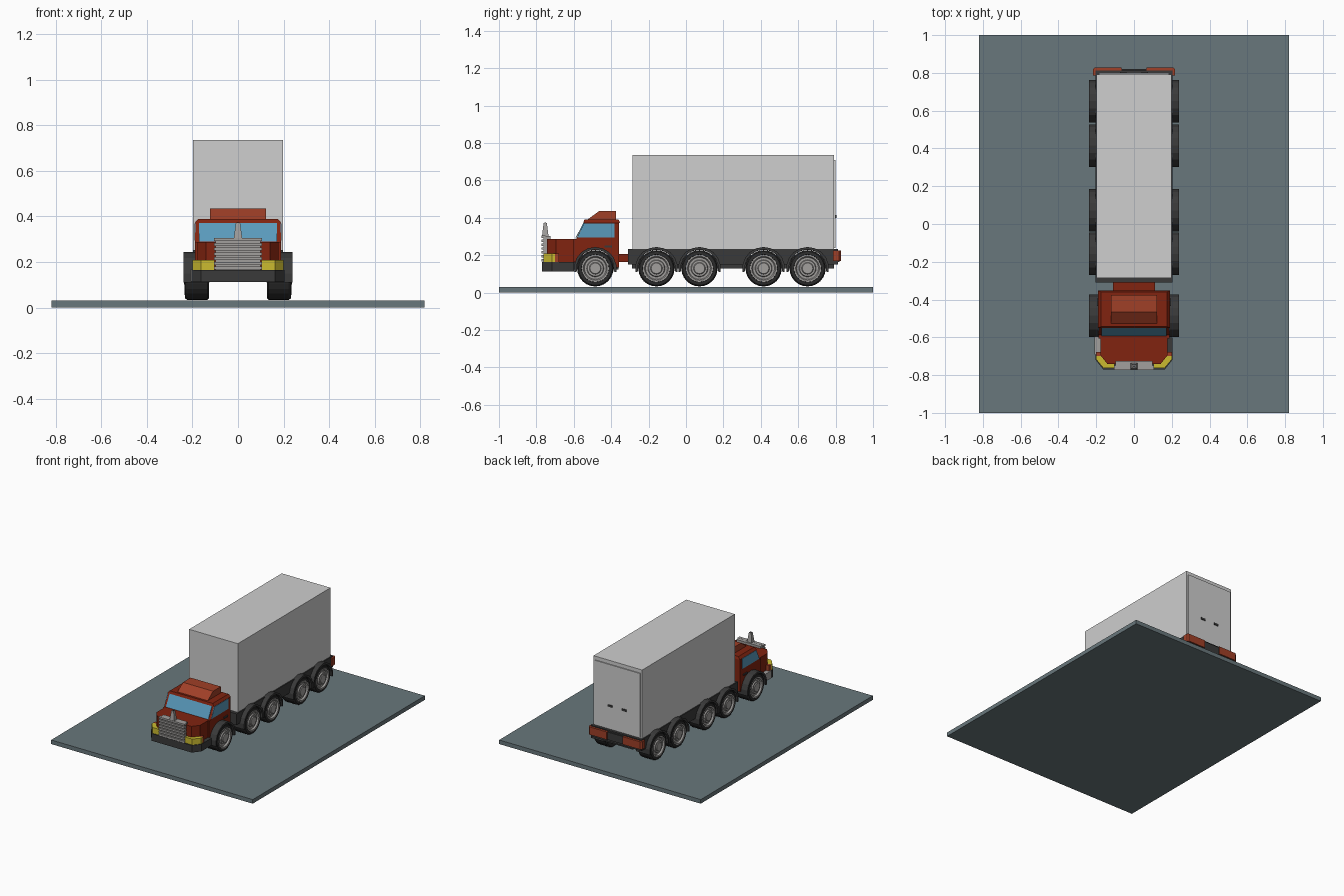
import bpy, bmesh, math

if "Cube" in bpy.data.objects:
    bpy.data.objects.remove(bpy.data.objects["Cube"])


def material(name, r, g, b):
    m = bpy.data.materials.new(name)
    m.diffuse_color = (r, g, b, 1)
    m.use_nodes = True
    m.node_tree.nodes["Principled BSDF"].inputs["Base Color"].default_value = m.diffuse_color
    return m


SLATE = material("slate_ground", 0.14, 0.185, 0.20)
RED = material("dark_red", 0.22, 0.017, 0.005)
ORANGE = material("light_red", 0.35, 0.05, 0.02)
WHITE = material("container_grey", 0.62, 0.62, 0.62)
DARK = material("charcoal", 0.042, 0.042, 0.042)
TYRE = material("tyre_black", 0.025, 0.025, 0.025)
METAL = material("metal_grey", 0.36, 0.35, 0.34)
GLASS = material("window_blue", 0.10, 0.32, 0.50)
YELLOW = material("headlight_yellow", 0.60, 0.50, 0.03)


def finish(name, bm, mat):
    bmesh.ops.recalc_face_normals(bm, faces=bm.faces)
    me = bpy.data.meshes.new(name)
    bm.to_mesh(me)
    bm.free()
    me.materials.append(mat)
    ob = bpy.data.objects.new(name, me)
    bpy.context.collection.objects.link(ob)
    return ob


def prism(name, pts, axis, a, b, mat, mirror=False, taper=(1, 1)):
    """Extrude a 2D outline along an axis, optionally mirrored in x or tapered."""
    bm = bmesh.new()
    cu = sum(p[0] for p in pts) / len(pts)
    cv = sum(p[1] for p in pts) / len(pts)
    for side in ((1, -1) if mirror else (1,)):
        rings = []
        for d, su, sv in ((a, 1, 1), (b, *taper)):
            ring = []
            for u, v in pts:
                u, v = cu + (u - cu) * su, cv + (v - cv) * sv
                x, y, z = {"x": (d, u, v), "y": (u, d, v), "z": (u, v, d)}[axis]
                ring.append(bm.verts.new((x * side, y, z)))
            rings.append(ring)
        n = len(pts)
        bm.faces.new(rings[0])
        bm.faces.new(rings[1])
        for i in range(n):
            j = (i + 1) % n
            bm.faces.new((rings[0][i], rings[0][j], rings[1][j], rings[1][i]))
    return finish(name, bm, mat)


def box(name, x0, x1, y0, y1, z0, z1, mat, **kw):
    return prism(name, [(x0, y0), (x1, y0), (x1, y1), (x0, y1)], "z", z0, z1, mat, **kw)


def lathe(name, profile, y, z, mat, seg=24):
    """Turn (radius, x) points about a wheel axle, on both sides of the truck."""
    bm = bmesh.new()
    for side in (1, -1):
        rings = [[bm.verts.new((side * x, y + r * math.cos(t * math.tau / seg),
                                z + r * math.sin(t * math.tau / seg)))
                  for t in range(seg)] for r, x in profile]
        for p, q in zip(rings, rings[1:]):
            for i in range(seg):
                j = (i + 1) % seg
                bm.faces.new((p[i], p[j], q[j], q[i]))
        bm.faces.new(rings[0])
        bm.faces.new(rings[-1])
    return finish(name, bm, mat)


def arc(cy, r, a0, a1, n=12):
    return [(cy + r * math.cos(math.radians(a0 + (a1 - a0) * i / n)),
             WZ + r * math.sin(math.radians(a0 + (a1 - a0) * i / n))) for i in range(n + 1)]


def mirrored(half):
    """Complete a plan outline from its right half."""
    return half + [(-x, y) for x, y in reversed(half)]


WZ = 0.13
WHEELS = (-0.485, -0.158, 0.072, 0.415, 0.65)

# Ground plate
box("ground_plate", -0.82, 0.82, -1, 1, 0, 0.03, SLATE)

# Wheels, axles and arched mudguards
for k, wy in enumerate(WHEELS, 1):
    lathe(f"tyre_pair_{k}", [(0.06, 0.127), (0.09, 0.127), (0.097, 0.135), (0.097, 0.222),
                             (0.09, 0.232), (0.074, 0.234), (0.072, 0.215)], wy, WZ, TYRE)
    lathe(f"rim_pair_{k}", [(0.073, 0.21), (0.073, 0.235), (0.064, 0.235), (0.058, 0.224),
                            (0.046, 0.224), (0.042, 0.232), (0.032, 0.232), (0.028, 0.237)],
          wy, WZ, METAL)
    prism(f"mudguard_pair_{k}", arc(wy, 0.114, -10, 190, 10) + arc(wy, 0.1, 190, -10, 10),
          "x", 0.125, 0.239, DARK, mirror=True)
    box(f"axle_{k}", -0.13, 0.13, wy - 0.012, wy + 0.012, 0.118, 0.142, DARK)

# Trailer bed: side profile with a wheel arch cut for each rear wheel
cut = math.degrees(math.asin(0.02 / 0.099))
bed = [(-0.31, 0.15)]
for wy in WHEELS[1:]:
    bed += arc(wy, 0.099, 180 - cut, cut)
bed += [(0.812, 0.15), (0.812, 0.232), (-0.31, 0.232)]
prism("trailer_bed", bed, "x", -0.205, 0.205, DARK)
box("chassis_frame", -0.12, 0.12, -0.29, 0.79, 0.13, 0.2, DARK)
box("rear_bumper", -0.2, 0.2, 0.80, 0.82, 0.165, 0.222, DARK)
prism("rear_light", [(0.065, 0.785), (0.217, 0.785), (0.217, 0.818), (0.207, 0.828), (0.065, 0.828)],
      "z", 0.168, 0.225, ORANGE, mirror=True)

# Container with door panel and handles
box("container", -0.198, 0.198, -0.285, 0.792, 0.23, 0.737, WHITE)
box("container_door", -0.185, 0.185, 0.79, 0.799, 0.24, 0.71, WHITE)
box("door_handle", 0.04, 0.075, 0.797, 0.804, 0.4, 0.415, DARK, mirror=True)

# Coupling between cab and trailer
box("coupling", -0.11, 0.11, -0.37, -0.295, 0.165, 0.207, RED)
box("cab_frame", -0.12, 0.12, -0.62, -0.36, 0.125, 0.2, DARK)

# Cab with wheel arch, roof and roof deflector
cab = [(-0.357, 0.135)] + arc(-0.485, 0.099, 3, 160)
cab += [(-0.605, 0.165), (-0.605, 0.286), (-0.587, 0.286), (-0.543, 0.372), (-0.357, 0.372)]
prism("cab", cab, "x", -0.188, 0.188, RED)
box("cab_roof", -0.19, 0.19, -0.55, -0.353, 0.372, 0.39, RED, taper=(0.92, 0.93))
prism("roof_deflector", [(-0.53, 0.388), (-0.465, 0.436), (-0.375, 0.436), (-0.375, 0.388)],
      "x", -0.123, 0.123, ORANGE)

# Windows and door handles
prism("windscreen", [(-0.588, 0.29), (-0.592, 0.29), (-0.549, 0.372), (-0.543, 0.372)],
      "x", -0.172, 0.172, GLASS)
prism("side_window", [(-0.582, 0.294), (-0.545, 0.37), (-0.382, 0.37), (-0.382, 0.294)],
      "x", 0.186, 0.191, GLASS, mirror=True)
box("cab_handle", 0.186, 0.196, -0.435, -0.395, 0.241, 0.252, DARK, mirror=True)

# Bonnet, front bumper and left step
prism("bonnet", mirrored([(0.178, -0.59), (0.178, -0.695), (0.14, -0.742)]),
      "z", 0.16, 0.288, RED)
prism("front_bumper", mirrored([(0.205, -0.6), (0.205, -0.717), (0.163, -0.77)]),
      "z", 0.112, 0.165, DARK)
box("left_step", -0.209, -0.175, -0.69, -0.596, 0.114, 0.168, METAL)

# Headlights with side markers
prism("headlight", [(0.104, -0.763), (0.162, -0.763), (0.2, -0.717), (0.2, -0.7),
                    (0.17, -0.7), (0.104, -0.735)], "z", 0.164, 0.208, YELLOW, mirror=True)
box("side_marker", 0.17, 0.2, -0.7, -0.678, 0.164, 0.208, ORANGE, mirror=True)

# Radiator grille with slats and a tapered ornament
box("grille", -0.098, 0.098, -0.762, -0.724, 0.165, 0.304, METAL)
for i in range(7):
    z = 0.167 + i * 0.0208
    box(f"grille_slat_{i + 1}", -0.105, 0.105, -0.772, -0.75, z, z + 0.013, METAL)
box("ornament", -0.019, 0.019, -0.77, -0.735, 0.3, 0.372, METAL, taper=(0.5, 0.5))
box("ornament_cap", -0.006, 0.006, -0.757, -0.748, 0.37, 0.374, DARK)
